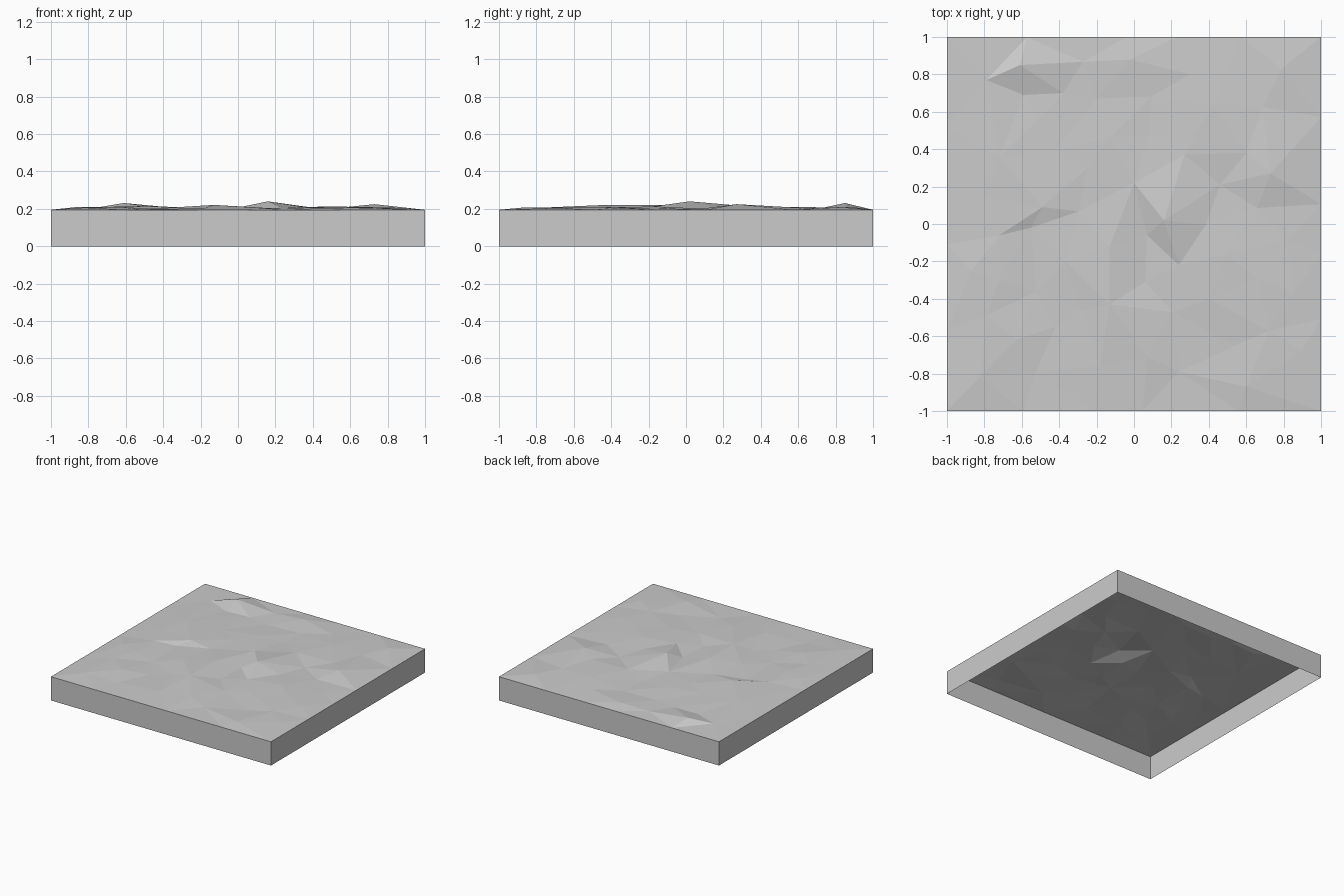
import bpy
import bmesh
import random
from mathutils import Vector
from mathutils.geometry import delaunay_2d_cdt

default_cube = bpy.data.objects.get("Cube")
if default_cube:
    bpy.data.objects.remove(default_cube, do_unlink=True)

RIM = 0.195
random.seed(4)

# One plain stone colour
stone = bpy.data.materials.new("stone_grey")
stone.use_nodes = True
colour = (0.6, 0.6, 0.6, 1)
stone.diffuse_color = colour
stone.node_tree.nodes["Principled BSDF"].inputs["Base Color"].default_value = colour


def add_object(name, bm):
    """Turn a bmesh into a flat shaded object with the stone colour."""
    mesh = bpy.data.meshes.new(name)
    bm.to_mesh(mesh)
    bm.free()
    mesh.materials.append(stone)
    obj = bpy.data.objects.new(name, mesh)
    bpy.context.collection.objects.link(obj)
    return obj


# Sharp outcrops: crest and foot points of the three steep faces (x, y, rise)
outcrops = [
    (-.61, .85, .036), (-.79, .77, .006), (-.38, .7, .004), (-.59, .69, .001),
    (-.72, -.06, .012), (-.49, .09, .02), (-.55, -.02, .001),
    (0, .22, .012), (.16, .02, .045), (.24, -.22, .012), (.07, -.06, .001),
]

# Low mounds and dips of the ground between them
mounds = [
    (-.02, .88, .015), (.3, .8, .008), (-.2, .67, .002), (-.51, .56, .008),
    (.6, .38, .015), (.27, .37, .015), (.08, .48, .006), (.46, .21, .003),
    (.73, .27, .03), (.66, -.29, .015), (.72, -.57, .012), (.4, -.4, .012),
    (.07, -.71, .014), (.24, -.79, .001), (.6, -.87, .012), (-.18, -.76, .008),
    (-.13, -.12, .026), (-.13, -.43, .026), (-.42, -.55, .002),
    (-.72, -.3, .015), (-.72, .36, .015), (-.28, -.46, .004),
    (-.87, -.25, .014), (.79, .83, .014), (-.25, .3, .012),
]

# Straight rim with unevenly spaced points on each side
rim = []
for side in range(4):
    steps = [-1, -.55, -.2, .08, .6]
    for t in steps:
        x, y = t + random.uniform(-.05, .05) * (t > -1), -1
        for turn in range(side):
            x, y = -y, x
        rim.append((x, y, 0))

points = rim + outcrops + mounds

# Scatter small lumps into the remaining gaps
for attempt in range(900):
    x, y = random.uniform(-.9, .9), random.uniform(-.9, .9)
    if all((x - p[0]) ** 2 + (y - p[1]) ** 2 > .19 ** 2 for p in points):
        points.append((x, y, random.uniform(.001, .018)))

# Keep the steep faces whole by fixing their crests as edges
first = len(rim)
crests = [(1, 0), (0, 2), (1, 3), (3, 2), (4, 5), (5, 6), (6, 4),
          (7, 8), (8, 9), (9, 10), (10, 7), (0, 3), (8, 10)]
fixed = [(first + a, first + b) for a, b in crests]
flat = [Vector((p[0], p[1])) for p in points]
verts, edges, faces, source, *rest = delaunay_2d_cdt(flat, fixed, [], 0, 1e-5)

# Faceted ground sheet
bm = bmesh.new()
ground = [bm.verts.new((v.x, v.y, RIM + (points[s[0]][2] if s else 0)))
          for v, s in zip(verts, source)]
for face in faces:
    bm.faces.new([ground[i] for i in face])
bmesh.ops.recalc_face_normals(bm, faces=bm.faces)
if sum(f.normal.z for f in bm.faces) < 0:
    bmesh.ops.reverse_faces(bm, faces=bm.faces)
add_object("ground_surface", bm)

# Four thin side walls, open underneath
bm = bmesh.new()
corners = [(-1, -1), (1, -1), (1, 1), (-1, 1)]
low = [bm.verts.new((x, y, 0)) for x, y in corners]
high = [bm.verts.new((x, y, RIM)) for x, y in corners]
for i in range(4):
    j = (i + 1) % 4
    bm.faces.new((low[i], low[j], high[j], high[i]))
add_object("side_walls", bm)
